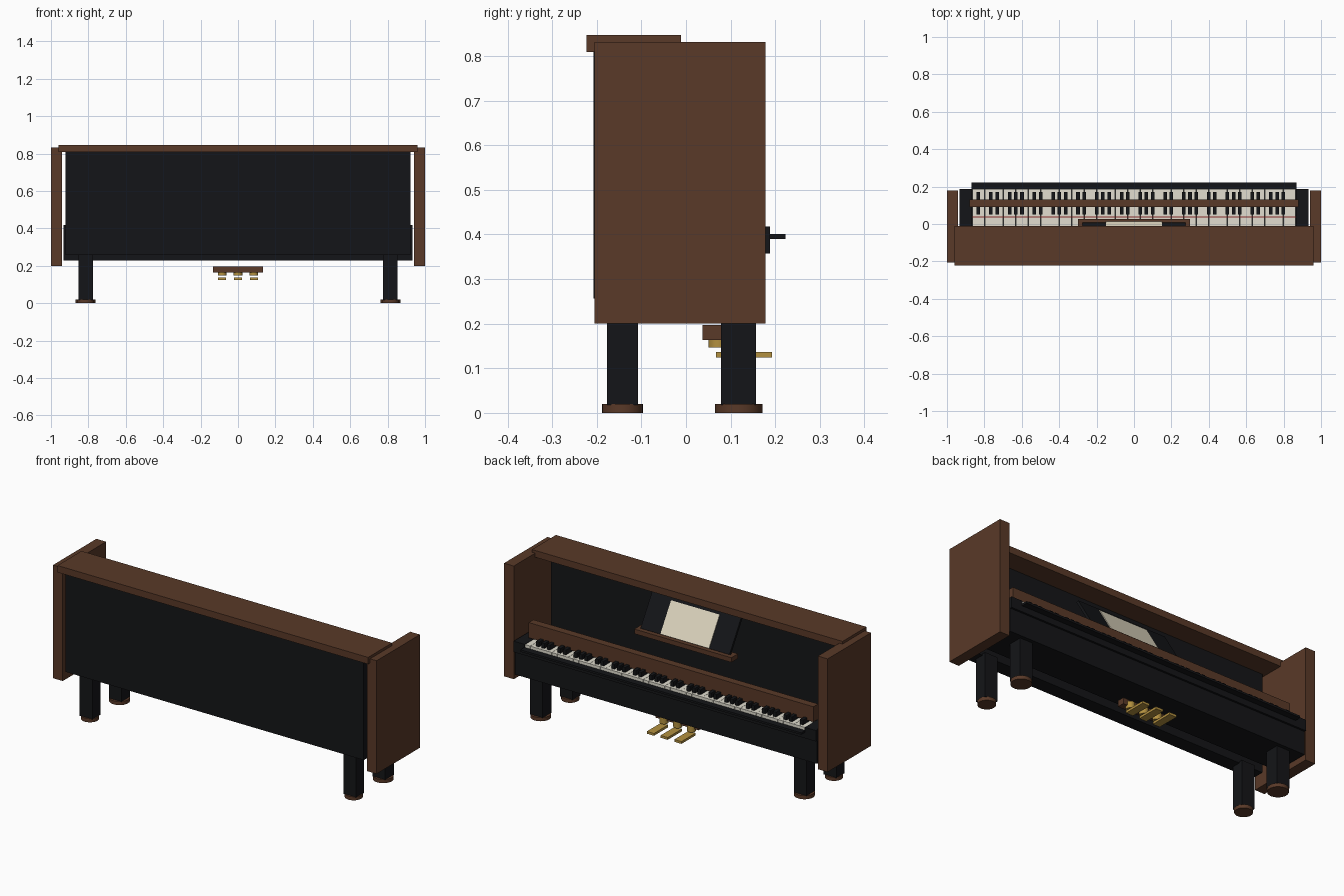
import bpy, math

if "Cube" in bpy.data.objects:
    bpy.data.objects.remove(bpy.data.objects["Cube"])


def material(name, r, g, b):
    m = bpy.data.materials.new(name)
    m.diffuse_color = (r, g, b, 1)
    m.use_nodes = True
    m.node_tree.nodes["Principled BSDF"].inputs["Base Color"].default_value = m.diffuse_color
    return m


WOOD = material("walnut", 0.10, 0.041, 0.021)
BLACK = material("ebony", 0.007, 0.0075, 0.009)
IVORY = material("ivory", 0.76, 0.73, 0.63)
PAPER = material("paper", 0.74, 0.68, 0.53)
GOLD = material("brass", 0.45, 0.28, 0.05)
RED = material("felt", 0.25, 0.02, 0.02)


def box(name, mat, x, y, z):
    """Box from (min, max) ranges on each axis."""
    bpy.ops.mesh.primitive_cube_add(
        size=1, location=[(a + b) / 2 for a, b in (x, y, z)])
    o = bpy.context.object
    o.name = name
    o.scale = [b - a for a, b in (x, y, z)]
    bpy.ops.object.transform_apply(location=False, rotation=False, scale=True)
    o.data.materials.append(mat)
    return o


def disc(name, mat, r, x, y, z0, z1):
    bpy.ops.mesh.primitive_cylinder_add(
        vertices=24, radius=r, depth=z1 - z0, location=(x, y, (z0 + z1) / 2))
    o = bpy.context.object
    o.name = name
    o.data.materials.append(mat)
    bpy.ops.object.shade_smooth_by_angle()
    return o


def grid_boxes(name, mat, ranges):
    """Many boxes in a single mesh, each given by x, y, z ranges."""
    quads = [(0, 1, 3, 2), (4, 6, 7, 5), (0, 4, 5, 1),
             (2, 3, 7, 6), (0, 2, 6, 4), (1, 5, 7, 3)]
    verts, faces = [], []
    for x, y, z in ranges:
        n = len(verts)
        verts += [(a, b, c) for a in x for b in y for c in z]
        faces += [[n + i for i in q] for q in quads]
    me = bpy.data.meshes.new(name)
    me.from_pydata(verts, [], faces)
    me.materials.append(mat)
    o = bpy.data.objects.new(name, me)
    bpy.context.collection.objects.link(o)
    return o


# Case: lid, back panel, key bed
box("top_lid", WOOD, (-.96, .96), (-.223, -.011), (.809, .847))
box("back_panel", BLACK, (-.922, .922), (-.207, -.127), (.257, .809))
box("key_bed", BLACK, (-.934, .934), (-.03, .177), (.228, .36))
box("key_frame", BLACK, (-.934, .934), (-.03, .188), (.357, .395))
box("key_slip", BLACK, (-.868, .868), (.18, .223), (.39, .401))

# Left and right parts: side panels, cheek blocks, legs and feet
for side, s in (("left", -1), ("right", 1)):
    def span(a, b):
        return tuple(sorted((s * a, s * b)))
    box(side + "_side_panel", WOOD, span(.94, 1), (-.205, .178), (.20, .832))
    box(side + "_cheek_block", BLACK, span(.866, .934), (-.03, .188), (.39, .418))
    for end, y, half, r, top in (("keyboard", .118, .039, .053, .24),
                                 ("back", -.1425, .035, .046, .265)):
        box(f"{side}_{end}_leg", BLACK, span(.815 - .039, .815 + .039),
            (y - half, y + half), (.018, top))
        disc(f"{side}_{end}_foot", WOOD, r, s * .815, y, 0, .02)

# Keyboard: 52 white keys, 36 black keys
W, X0 = 1.73 / 52, -.865
grid_boxes("white_keys", IVORY,
           [((X0 + i * W + .0006, X0 + (i + 1) * W - .0006), (-.02, .187), (.394, .417))
            for i in range(52)])
black_at = [i for i in range(1, 51) if (i - 2) % 7 in (1, 2, 4, 5, 6)]
grid_boxes("black_keys", BLACK,
           [((X0 + i * W - .0095, X0 + i * W + .0095), (.052, .17), (.41, .444))
            for i in black_at])
box("felt_strip", RED, (-.865, .865), (.035, .041), (.415, .420))
box("key_rail", WOOD, (-.88, .88), (.09, .132), (.43, .515))

# Music stand: ledge, leaning desk and open sheet
box("music_ledge", WOOD, (-.30, .30), (-.03, .028), (.568, .594))
tilt = math.atan2(.105, .17)
for name, mat, w, h, off, t in (("music_desk", BLACK, .275, .198, 0, .014),
                                ("music_sheet", PAPER, .15, .18, .009, .004)):
    o = box(name, mat, (-w, w), (-t / 2, t / 2), (-h / 2, h / 2))
    d = h / 2
    o.location = (0, .003 - math.sin(tilt) * d + math.cos(tilt) * off,
                  .594 + math.cos(tilt) * d + math.sin(tilt) * off)
    o.rotation_euler = (tilt, 0, 0)

# Pedals
box("pedal_block", WOOD, (-.133, .133), (.037, .078), (.163, .197))
for name, x in (("left", -.085), ("middle", 0), ("right", .085)):
    disc(name + "_pedal_post", GOLD, .023, x, .073, .147, .185)
    box(name + "_pedal", GOLD, (x - .022, x + .022), (.067, .193), (.124, .137))
